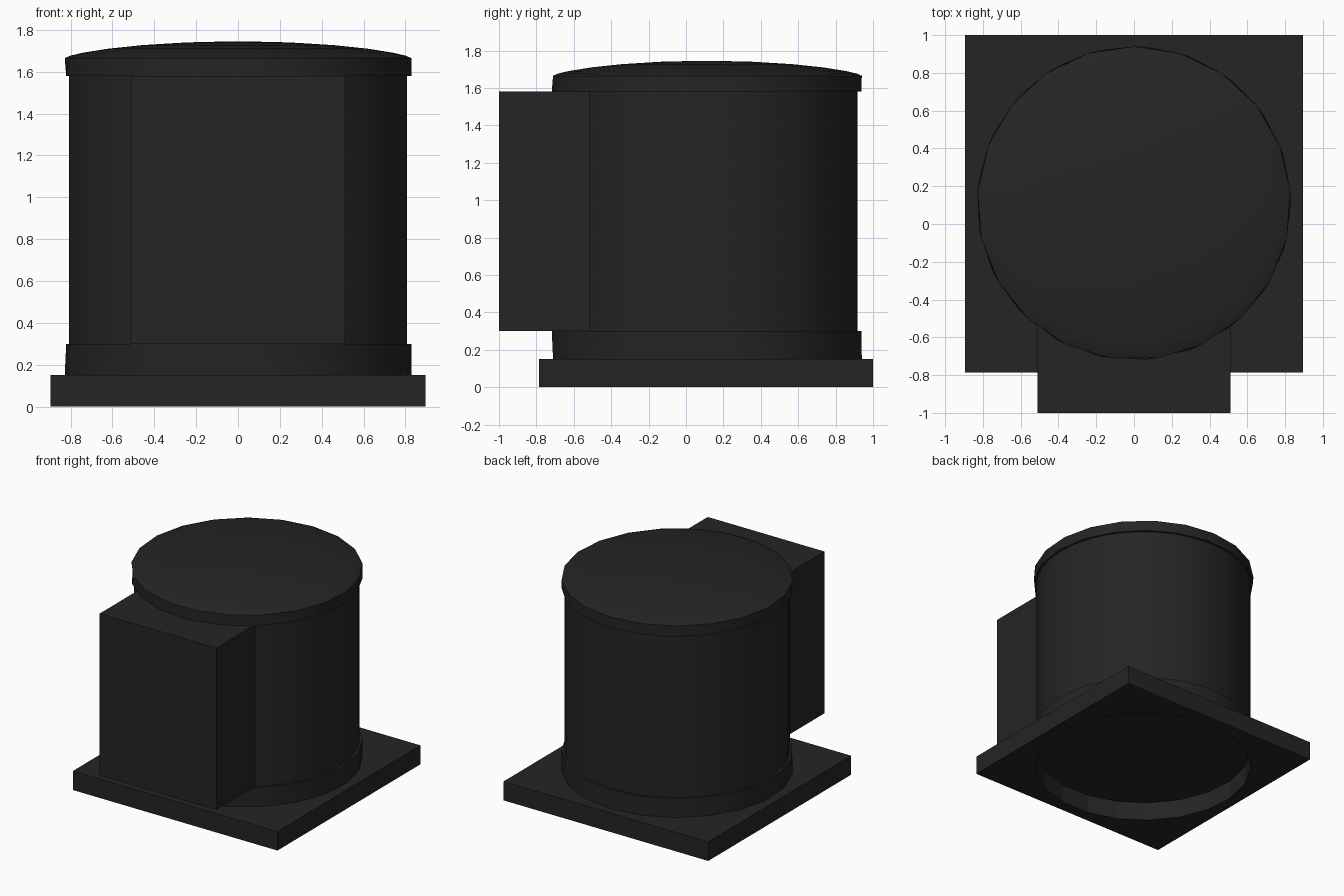
import bpy, bmesh, math

if "Cube" in bpy.data.objects:
    bpy.data.objects.remove(bpy.data.objects["Cube"], do_unlink=True)

COLOUR = (0.018, 0.018, 0.018, 1.0)
CENTRE_Y = 0.11      # axis of the round parts
SIDES = 21           # faceted collars and lid
TWIST = math.radians(-4.3)

charcoal = bpy.data.materials.new("charcoal")
charcoal.use_nodes = True
charcoal.diffuse_color = COLOUR
charcoal.node_tree.nodes["Principled BSDF"].inputs["Base Color"].default_value = COLOUR


def finish(name, bm, smooth_angle=None):
    bmesh.ops.recalc_face_normals(bm, faces=bm.faces)
    mesh = bpy.data.meshes.new(name)
    bm.to_mesh(mesh)
    bm.free()
    mesh.materials.append(charcoal)
    obj = bpy.data.objects.new(name, mesh)
    bpy.context.collection.objects.link(obj)
    if smooth_angle:
        bpy.ops.object.select_all(action='DESELECT')
        obj.select_set(True)
        bpy.context.view_layer.objects.active = obj
        bpy.ops.object.shade_smooth_by_angle(angle=math.radians(smooth_angle))
    return obj


def circle(bm, radius, z, sides, twist=0.0):
    angles = [math.pi / 2 + twist + math.tau * i / sides for i in range(sides)]
    return [bm.verts.new((radius * math.cos(a), CENTRE_Y + radius * math.sin(a), z))
            for a in angles]


def lathe(name, profile, sides, smooth_angle=None):
    """Stack of (radius, z, twist) circles, closed at both ends."""
    bm = bmesh.new()
    rings = [circle(bm, r, z, sides, t) for r, z, t in profile]
    for low, high in zip(rings, rings[1:]):
        for i in range(sides):
            j = (i + 1) % sides
            bm.faces.new((low[i], low[j], high[j], high[i]))
    bm.faces.new(rings[0])
    bm.faces.new(rings[-1])
    return finish(name, bm, smooth_angle)


def box(name, x, y, z):
    bm = bmesh.new()
    bmesh.ops.create_cube(bm, size=1.0)
    for v in bm.verts:
        v.co = [lo + (c + 0.5) * (hi - lo) for c, (lo, hi) in zip(v.co, (x, y, z))]
    return finish(name, bm)


# Square base plate with a round hole through it
bm = bmesh.new()
corners = [bm.verts.new((x, y, 0)) for x, y in
           ((-0.895, -0.785), (0.895, -0.785), (0.895, 1.0), (-0.895, 1.0))]
for loop in (corners, circle(bm, 0.81, 0, SIDES)):
    for a, b in zip(loop, loop[1:] + loop[:1]):
        bm.edges.new((a, b))
bmesh.ops.triangle_fill(bm, edges=bm.edges[:], use_beauty=True, normal=(0, 0, 1))
grown = bmesh.ops.extrude_face_region(bm, geom=bm.faces[:], use_keep_orig=True)["geom"]
bmesh.ops.translate(bm, vec=(0, 0, 0.15),
                    verts=[g for g in grown if isinstance(g, bmesh.types.BMVert)])
finish("base_plate", bm)

# Faceted collar at the foot of the drum; its underside closes the hole
lathe("base_collar", [(0.83, 0.15, 0), (0.83, 0.30, TWIST)], SIDES, 20)

# Smooth round drum
lathe("drum", [(0.808, 0.29, 0), (0.808, 1.59, 0)], 48, 30)

# Lid: faceted lip under a shallow dome
dome = [(0.83 * s, 1.665 + 0.08 * (1 - s * s) ** 0.7, 0)
        for s in (0.97, 0.9, 0.75, 0.55, 0.3, 0.05)]
lathe("lid", [(0.83, 1.58, TWIST), (0.83, 1.665, 0)] + dome, SIDES, 35)

# Rectangular housing on the front of the drum
box("front_housing", (-0.51, 0.51), (-1.0, -0.50), (0.30, 1.58))
